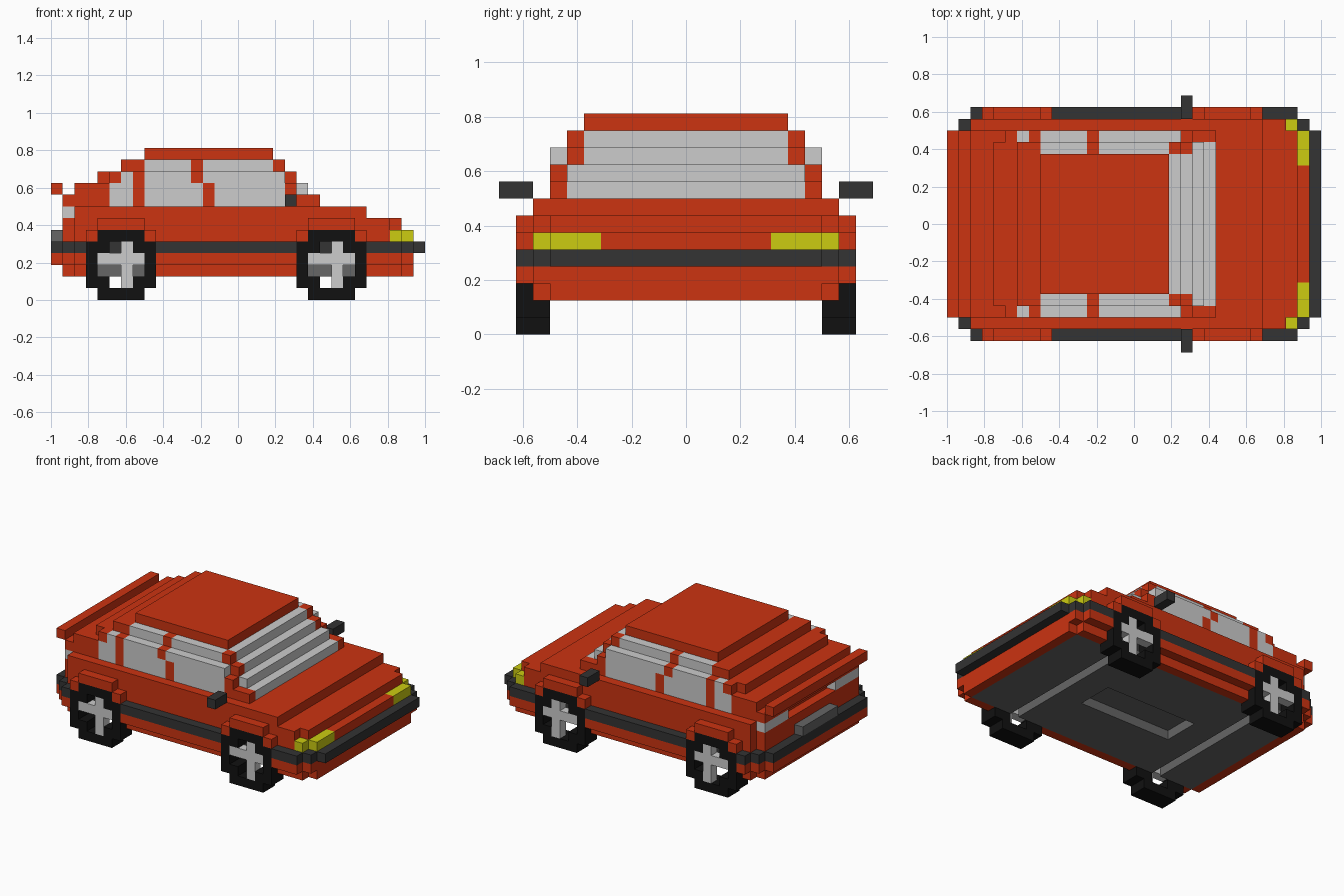
import bpy, bmesh
from mathutils import Vector

if "Cube" in bpy.data.objects:
    bpy.data.objects.remove(bpy.data.objects["Cube"])

U = 1 / 16          # block size
cells = {}          # block position -> part name


def fill(part, x, y, z):
    """Fill a box of blocks, mirrored left and right; part None carves."""
    for i in range(*x):
        for j in range(*y):
            for k in range(*z):
                for jj in (j, -j - 1):
                    if part is None:
                        cells.pop((i, jj, k), None)
                    else:
                        cells[i, jj, k] = part


# Lower body: rows with stepped corners (x range, half width, z range)
for x, w, z in [((-15, 15), 8, (2, 3)), ((-14, 14), 9, (2, 3)),
                ((-16, 15), 8, (3, 4)), ((-15, 15), 9, (3, 4)), ((-14, 14), 10, (3, 4)),
                ((-15, 15), 8, (5, 6)), ((-14, 14), 9, (5, 6)),
                ((-15, 14), 8, (6, 7)), ((-14, 13), 9, (6, 7)),
                ((-14, 11), 9, (7, 8))]:
    fill("body", x, (0, w), z)

# Bumper strip around the car
for x, w in [((-16, 16), 8), ((-15, 15), 9), ((-14, 14), 10)]:
    fill("bumper_strip", x, (0, w), (4, 5))

# Cabin steps and rear spoiler
for x, w, z in [((-15, 7), 8, 8), ((-14, 5), 8, 9), ((5, 6), 7, 9),
                ((-12, 5), 7, 10), ((-11, 4), 8, 10),
                ((-10, 4), 7, 11), ((-8, 3), 6, 12)]:
    fill("cabin", x, (0, w), (z, z + 1))
fill("spoiler", (-16, -15), (0, 8), (9, 10))

# Side windows, with pillars left between them
for x, y, z in [((-11, -9), (7, 8), (8, 10)), ((-8, -3), (7, 8), (8, 10)),
                ((-2, 4), (7, 8), (8, 10)),
                ((-10, -9), (7, 8), (10, 11)), ((-8, -4), (7, 8), (10, 11)),
                ((-3, 4), (7, 8), (10, 11)),
                ((-8, -4), (6, 7), (11, 12)), ((-3, 3), (6, 7), (11, 12))]:
    fill("side_windows", x, y, z)

# Stepped windscreen
for x, w, z in [(6, 7, 8), (5, 7, 9), (4, 6, 10), (3, 6, 11)]:
    fill("windscreen", (x, x + 1), (0, w), (z, z + 1))

# Lights, rear plate and mirrors
fill("headlights", (14, 15), (5, 8), (5, 6))
fill("headlights", (13, 14), (8, 9), (5, 6))
fill("tail_lights", (-15, -14), (4, 8), (7, 8))
fill("rear_plate", (-16, -15), (0, 3), (5, 6))
fill("mirrors", (4, 5), (9, 11), (8, 9))

# Underside floor with a central recess
fill("floor", (-14, 14), (0, 8), (2, 4))
fill(None, (-6, 5), (0, 2), (2, 3))

# Wheels with arches, wells and axle slots
for c in (-10, 8):
    fill("wheel_arches", (c - 3, c + 3), (9, 10), (5, 6))
    fill("wheel_arches", (c - 2, c + 2), (9, 10), (6, 7))
    fill("wheel_wells", (c - 3, c + 3), (0, 8), (3, 5))
    fill(None, (c, c + 1), (0, 8), (2, 3))
    fill(None, (c - 3, c + 3), (8, 10), (1, 5))
    fill("tyres", (c - 3, c + 3), (8, 10), (1, 5))
    fill("tyres", (c - 2, c + 2), (8, 10), (0, 6))
    fill(None, (c - 2, c + 2), (8, 10), (2, 4))
    fill(None, (c - 1, c + 1), (8, 10), (1, 5))
    fill("wheel_spokes", (c, c + 1), (9, 10), (1, 5))
    fill("wheel_spokes", (c - 2, c + 2), (9, 10), (3, 4))


def material(name, r, g, b):
    m = bpy.data.materials.new(name)
    m.diffuse_color = (r, g, b, 1)
    m.use_nodes = True
    m.node_tree.nodes["Principled BSDF"].inputs["Base Color"].default_value = m.diffuse_color
    return m


red = material("red paint", 0.604, 0.033, 0.0056)
pale = material("pale grey", 0.604, 0.604, 0.604)
yellow = material("yellow", 0.604, 0.604, 0.0056)
dark = material("dark grey", 0.033, 0.033, 0.033)
grey = material("mid grey", 0.133, 0.133, 0.133)
black = material("black rubber", 0.0056, 0.0056, 0.0056)
colours = {"body": red, "cabin": red, "spoiler": red, "wheel_arches": red,
           "bumper_strip": dark, "mirrors": dark, "wheel_wells": dark,
           "side_windows": pale, "windscreen": pale, "tail_lights": pale,
           "wheel_spokes": pale, "headlights": yellow, "rear_plate": grey,
           "floor": grey, "tyres": black}

# Build one mesh per part from its exposed block faces
for part, mat in colours.items():
    bm = bmesh.new()
    verts = {}

    def vert(p):
        key = tuple(round(v) for v in p)
        if key not in verts:
            verts[key] = bm.verts.new([v * U for v in key])
        return verts[key]

    for cell, owner in cells.items():
        if owner != part:
            continue
        for axis in range(3):
            for s in (-1, 1):
                n = Vector((0, 0, 0))
                n[axis] = s
                if tuple(round(a + b) for a, b in zip(cell, n)) in cells:
                    continue
                u = Vector((0, 0, 0))
                u[(axis + 1) % 3] = 1
                v = n.cross(u)
                mid = Vector(cell) + Vector((.5, .5, .5)) + n / 2
                bm.faces.new([vert(mid + (a * u + b * v) / 2)
                              for a, b in ((-1, -1), (1, -1), (1, 1), (-1, 1))])
    bmesh.ops.dissolve_limit(bm, angle_limit=0.01, verts=bm.verts[:], edges=bm.edges[:])
    mesh = bpy.data.meshes.new(part)
    bm.to_mesh(mesh)
    bm.free()
    mesh.materials.append(mat)
    bpy.context.collection.objects.link(bpy.data.objects.new(part, mesh))
